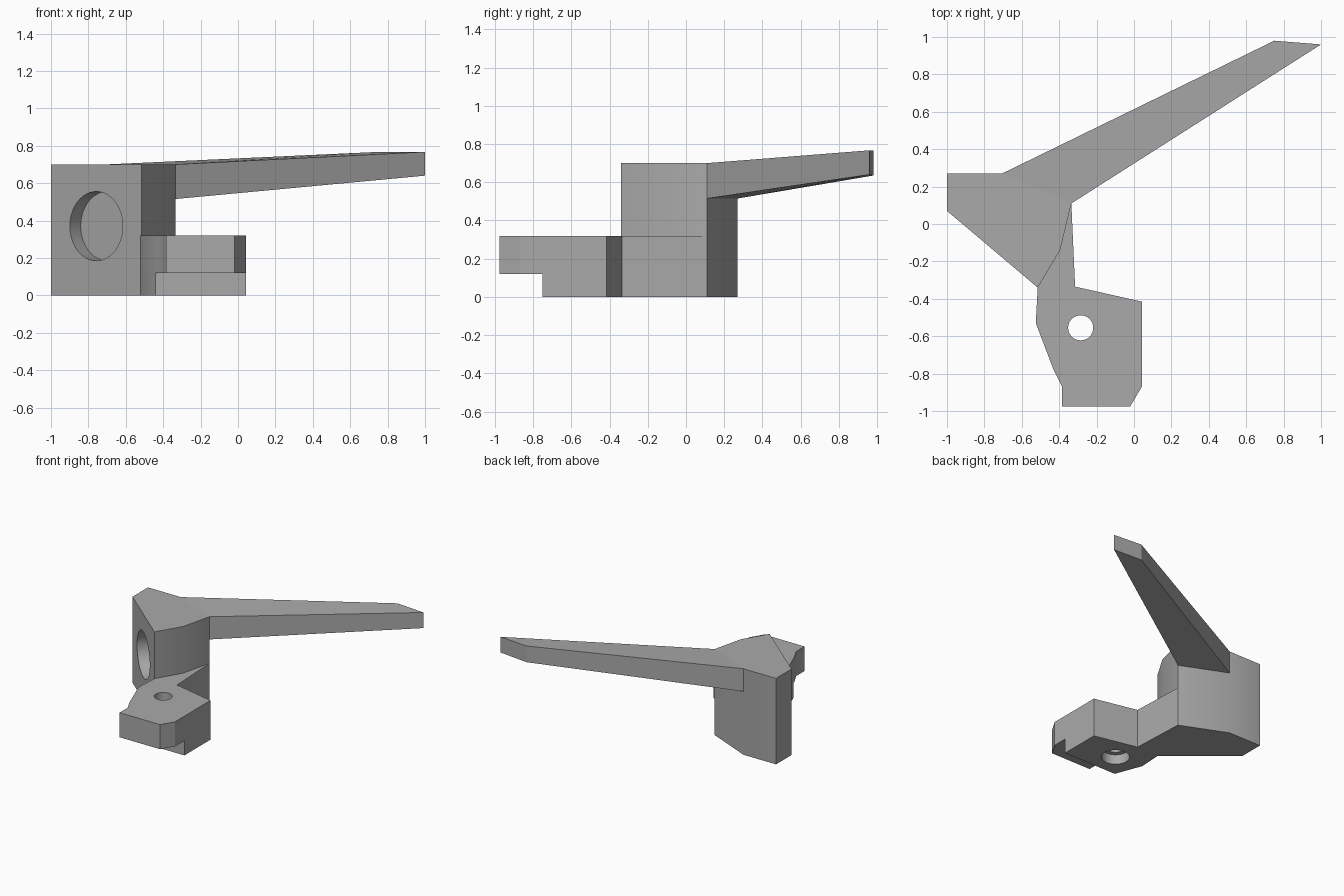
import bpy, bmesh, math
from mathutils import Vector

cube = bpy.data.objects.get("Cube")
if cube:
    bpy.data.objects.remove(cube, do_unlink=True)

grey = bpy.data.materials.new("light_grey")
grey.use_nodes = True
colour = (0.4, 0.4, 0.4, 1)
grey.diffuse_color = colour
grey.node_tree.nodes["Principled BSDF"].inputs["Base Color"].default_value = colour


def prism(name, plan, bottoms, tops):
    """Solid over a counter-clockwise plan, with a height per corner."""
    bm = bmesh.new()
    low = [bm.verts.new((x, y, z)) for (x, y), z in zip(plan, bottoms)]
    high = [bm.verts.new((x, y, z)) for (x, y), z in zip(plan, tops)]
    bm.faces.new(low[::-1])
    bm.faces.new(high)
    for i in range(len(plan)):
        j = (i + 1) % len(plan)
        bm.faces.new((low[i], low[j], high[j], high[i]))
    bmesh.ops.recalc_face_normals(bm, faces=bm.faces)
    mesh = bpy.data.meshes.new(name)
    bm.to_mesh(mesh)
    bm.free()
    ob = bpy.data.objects.new(name, mesh)
    bpy.context.collection.objects.link(ob)
    mesh.materials.append(grey)
    return ob


def cylinder(radius, depth, centre, axis):
    bpy.ops.mesh.primitive_cylinder_add(
        vertices=48, radius=radius, depth=depth, location=centre,
        rotation=Vector(axis).to_track_quat('Z', 'Y').to_euler())
    ob = bpy.context.object
    ob.data.materials.append(grey)
    return ob


def cut(target, cutter):
    cutter.hide_render = True
    mod = target.modifiers.new("cut", 'BOOLEAN')
    mod.operation = 'DIFFERENCE'
    mod.solver = 'EXACT'
    mod.object = cutter
    bpy.context.view_layer.objects.active = target
    bpy.ops.object.modifier_apply(modifier=mod.name)
    bpy.data.objects.remove(cutter, do_unlink=True)


# Corners shared between the parts
front = (-0.515, -0.34)
bend = (-0.395, -0.14)
inner = (-0.335, 0.11)
back = (-0.705, 0.27)

# Upright body with a blind round socket in its slanted face
plan = [(-1, 0.07), front, bend, inner, back, (-1, 0.27)]
body = prism("body", plan, [0] * 6, [0.7] * 6)
outward = Vector((-0.41, -0.485, 0)).normalized()
cut(body, cylinder(0.185, 0.18, (-0.758, -0.135, 0.37), outward))

# Tapered arm, rising towards its tip
plan = [inner, (1, 0.96), (0.75, 0.98), back]
arm = prism("arm", plan, [0.515, 0.64, 0.635, 0.515], [0.7, 0.767, 0.767, 0.7])

# Low foot with a stepped front and a counterbored bolt hole
plan = [inner, bend, front, (-0.525, -0.53), (-0.43, -0.78), (-0.385, -0.87),
        (-0.385, -0.975), (-0.02, -0.975), (0.042, -0.87), (0.042, -0.415),
        (-0.315, -0.335)]
foot = prism("foot", plan, [0] * 11, [0.32] * 11)
step = [(-1, -1.2), (1, -1.2), (1, -0.75), (-1, -0.75)]
cut(foot, prism("step_cutter", step, [-0.1] * 4, [0.12] * 4))
bolt = (-0.285, -0.555, 0)
cut(foot, cylinder(0.067, 1, bolt, (0, 0, 1)))
cut(foot, cylinder(0.105, 0.16, bolt, (0, 0, 1)))

# Smooth holes and shallow bends, crisp corners
for ob in (body, arm, foot):
    bpy.ops.object.select_all(action='DESELECT')
    ob.select_set(True)
    bpy.context.view_layer.objects.active = ob
    bpy.ops.object.shade_smooth_by_angle(angle=math.radians(30))
